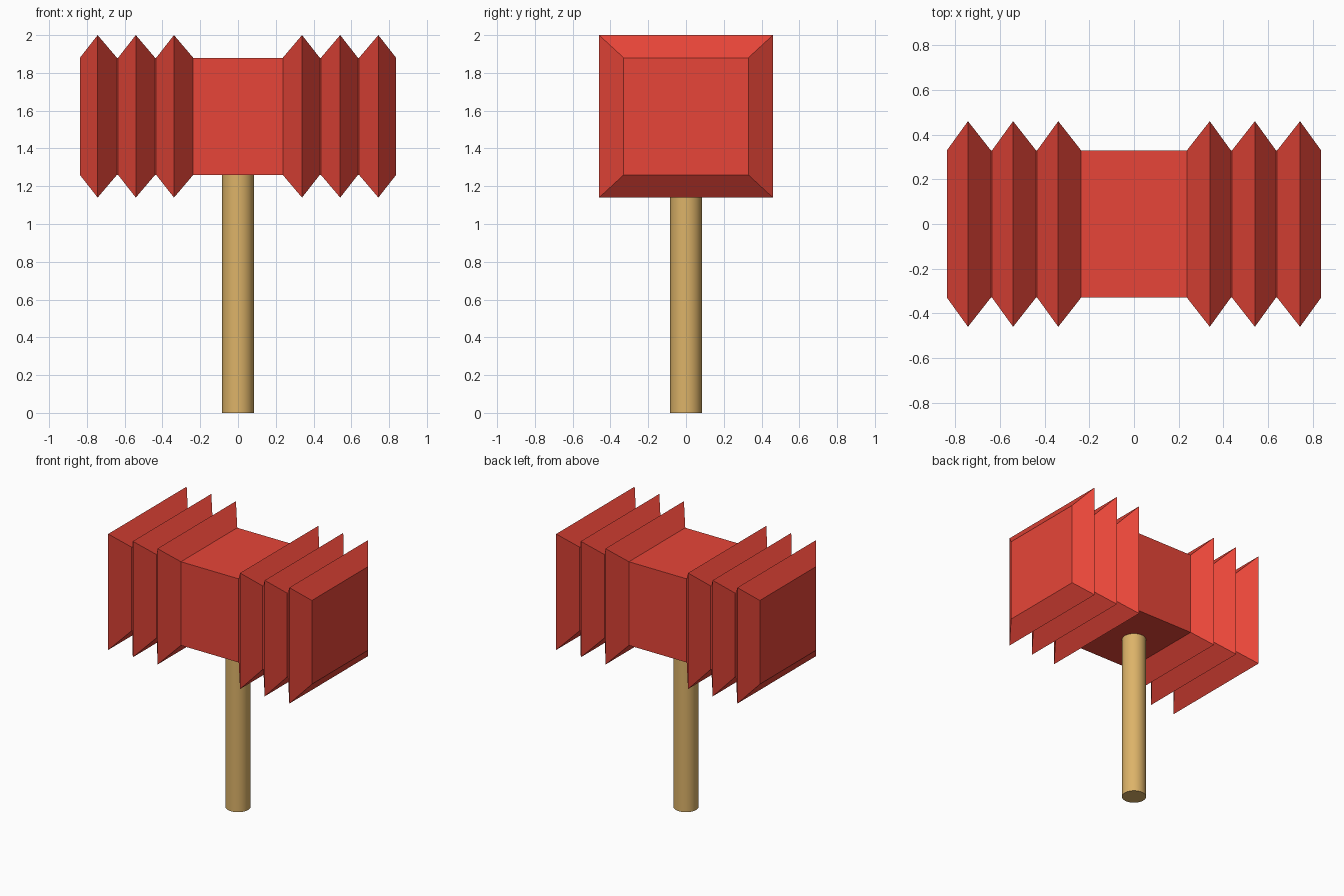
import bpy, bmesh

if "Cube" in bpy.data.objects:
    bpy.data.objects.remove(bpy.data.objects["Cube"])

def material(name, color):
    m = bpy.data.materials.new(name)
    m.diffuse_color = color
    m.use_nodes = True
    m.node_tree.nodes["Principled BSDF"].inputs["Base Color"].default_value = m.diffuse_color
    return m

# Head: rectangular rings lofted along x, bellows mirrored on both ends
INNER, OUTER = (0.33, 0.31), (0.46, 0.43)   # half sizes in y and z
MID_Z = 1.57
half = [(0.237, INNER)]
for i in range(3):
    ridge = 0.339 + i * 0.202
    half.append((ridge, OUTER))
    half.append((ridge + 0.094, INNER))
    if i < 2:
        half.append((ridge + 0.1, INNER))
profile = [(-x, s) for x, s in reversed(half)] + half

bm = bmesh.new()
rings = [[bm.verts.new((x, sy * hy, MID_Z + sz * hz))
          for sy, sz in ((-1, -1), (1, -1), (1, 1), (-1, 1))]
         for x, (hy, hz) in profile]
for a, b in zip(rings, rings[1:]):
    for k in range(4):
        n = (k + 1) % 4
        bm.faces.new((a[k], a[n], b[n], b[k]))
bm.faces.new(rings[0])
bm.faces.new(rings[-1])
bmesh.ops.recalc_face_normals(bm, faces=bm.faces)
mesh = bpy.data.meshes.new("hammer_head")
bm.to_mesh(mesh)
bm.free()
head = bpy.data.objects.new("hammer_head", mesh)
bpy.context.collection.objects.link(head)
mesh.materials.append(material("red", (0.8, 0.06, 0.04, 1)))

# Handle: smooth round rod reaching just into the head
top = 1.28
bpy.ops.mesh.primitive_cylinder_add(vertices=32, radius=0.084, depth=top,
                                    location=(0, 0, top / 2))
handle = bpy.context.object
handle.name = "handle"
handle.data.materials.append(material("wood", (0.72, 0.45, 0.14, 1)))
bpy.ops.object.shade_smooth_by_angle()
